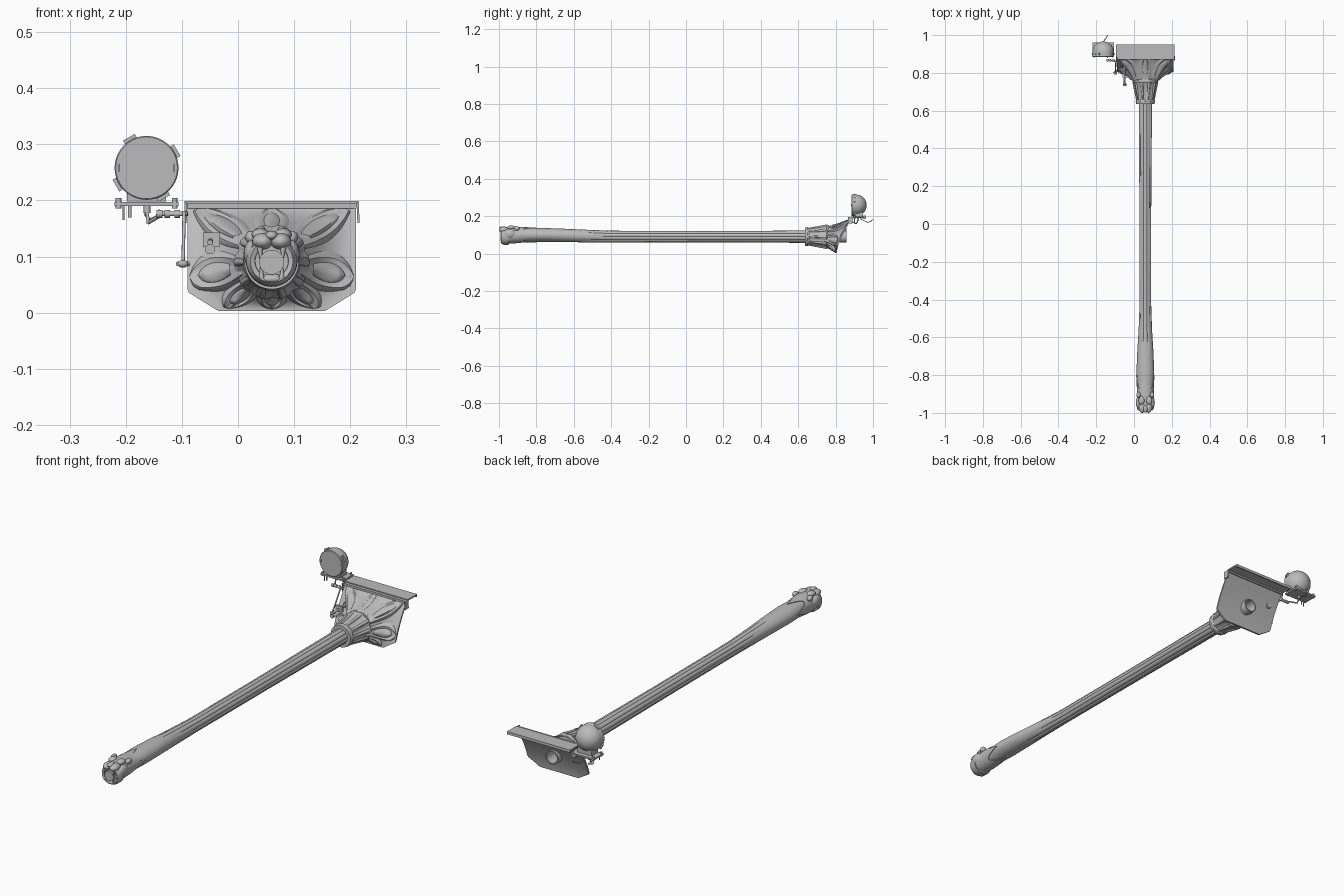
import bpy, bmesh, math
from math import sin, cos, pi, radians
from mathutils import Vector

if "Cube" in bpy.data.objects:
    bpy.data.objects.remove(bpy.data.objects["Cube"])

grey = bpy.data.materials.new("cast_grey")
grey.diffuse_color = (0.5, 0.5, 0.5, 1)
grey.use_nodes = True
grey.node_tree.nodes["Principled BSDF"].inputs["Base Color"].default_value = grey.diffuse_color
CX, CZ = 0.06, 0.09   # axis of the long shaft


def finish(name, bm, smooth=35):
    bmesh.ops.recalc_face_normals(bm, faces=bm.faces)
    me = bpy.data.meshes.new(name)
    bm.to_mesh(me)
    bm.free()
    ob = bpy.data.objects.new(name, me)
    bpy.context.collection.objects.link(ob)
    me.materials.append(grey)
    bpy.ops.object.select_all(action='DESELECT')
    ob.select_set(True)
    bpy.context.view_layer.objects.active = ob
    bpy.ops.object.shade_smooth_by_angle(angle=radians(smooth))
    return ob


def loft(name, rings, closed=True, caps=(True, True)):
    bm = bmesh.new()
    vs = [[bm.verts.new(p) for p in r] for r in rings]
    n = len(vs[0])
    for a, b in zip(vs, vs[1:]):
        for i in range(n if closed else n - 1):
            j = (i + 1) % n
            bm.faces.new((a[i], a[j], b[j], b[i]))
    if closed and caps[0]:
        bm.faces.new(vs[0])
    if closed and caps[1]:
        bm.faces.new(vs[-1])
    return finish(name, bm)


def turned(name, prof, x, z, n=32, caps=(True, True)):
    """Profile of (y, radius) turned about a line along y."""
    return loft(name, [[(x + r * cos(2*pi*i/n), y, z + r * sin(2*pi*i/n))
                        for i in range(n)] for y, r in prof], caps=caps)


def box(name, x0, x1, y0, y1, z0, z1, rot=0):
    bm = bmesh.new()
    bmesh.ops.create_cube(bm, size=1)
    for v in bm.verts:
        v.co = Vector((v.co.x*(x1-x0), v.co.y*(y1-y0), v.co.z*(z1-z0)))
        x, z = v.co.x, v.co.z
        v.co.x, v.co.z = x*cos(rot) - z*sin(rot), x*sin(rot) + z*cos(rot)
        v.co += Vector(((x0+x1)/2, (y0+y1)/2, (z0+z1)/2))
    return finish(name, bm)


def ball(name, c, s):
    bm = bmesh.new()
    bmesh.ops.create_uvsphere(bm, u_segments=20, v_segments=12, radius=1)
    for v in bm.verts:
        v.co = Vector(c) + Vector([v.co[k] * s[k] for k in range(3)])
    return finish(name, bm, 80)


def rod(name, a, b, r1, r2=None):
    a, b = Vector(a), Vector(b)
    bm = bmesh.new()
    bmesh.ops.create_cone(bm, cap_ends=True, segments=12, radius1=r1,
                          radius2=r1 if r2 is None else r2, depth=(b - a).length)
    q = (b - a).to_track_quat('Z', 'Y')
    for v in bm.verts:
        v.co = q @ v.co + (a + b) / 2
    return finish(name, bm)


def interp(tab, y):
    for p, q in zip(tab, tab[1:]):
        if y <= q[0]:
            t = (y - p[0]) / (q[0] - p[0])
            return [u + (w - u) * t for u, w in zip(p[1:], q[1:])]
    return tab[-1][1:]


# Fluted shaft swelling towards the head: y, half width, half height, centre z
SHAFT = [(-0.98, .040, .040, .097), (-0.9, .042, .042, .100), (-0.86, .042, .037, .1),
         (-0.78, .047, .037, .1), (-0.68, .043, .036, .098), (-0.55, .035, .034, .094),
         (-0.4, .031, .031, .091), (0.1, .032, .031, .09), (0.5, .035, .032, .09), (0.7, .035, .033, .09)]
rings = []
for k in range(85):
    y = -0.98 + 1.68 * k / 84
    w, h, zc = interp(SHAFT, y)
    ring = []
    for i in range(80):
        a = 2 * pi * i / 80
        start = -0.62 + 0.1 * cos(2*a)
        depth = 0.10 * min(1, max(0, (y - start) / 0.12))
        f = 1 - depth * (1 - abs(sin(5 * a))) ** 2
        ring.append((CX + w*f*cos(a), y, zc + h*f*sin(a)))
    rings.append(ring)
loft("fluted_shaft", rings)

# Pointed mane sleeve behind the head
rings = []
for t in (0, .3, .6, .85, 1, 1):
    ring = []
    for i in range(64):
        a = 2 * pi * i / 64
        end = -0.87 + 0.07 * (1 - abs(sin(2 * a)))
        y = -0.96 + t * (end + 0.96)
        w, h, zc = interp(SHAFT, y)
        g = -0.003 if len(rings) == 5 else 0.003
        ring.append((CX + (w+g)*cos(a), y, zc + (h+g)*sin(a)))
    rings.append(ring)
loft("mane_sleeve", rings)

# Beast head with open mouth at the tip
turned("mouth_rim", [(-.95, .046), (-.975, .045), (-.988, .038), (-.985, .030), (-.96, .027)], CX, .092)
turned("mouth_plug", [(-.96, .022), (-.992, .022)], CX, .09)
for s in (-1, 1):
    ball("muzzle", (CX + s*.016, -.972, .127), (.019, .028, .015))
    ball("cheek", (CX + s*.034, -.945, .105), (.016, .035, .025))
    ball("brow", (CX + s*.02, -.935, .139), (.016, .022, .011))
    ball("ear", (CX + s*.036, -.905, .134), (.011, .016, .012))
    rod("upper_fang", (CX + s*.021, -.985, .12), (CX + s*.019, -.988, .092), .006, .001)
    rod("lower_fang", (CX + s*.018, -.985, .062), (CX + s*.019, -.988, .085), .005, .001)
ball("nose", (CX, -.978, .137), (.012, .020, .009))
ball("chin", (CX, -.965, .06), (.028, .026, .011))

# Leafy collar at the root of the shaft
rings = []
for y, r in ((.635, .035), (.635, .048), (.65, .051), (.66, .046), (.70, .051), (.74, .059),
             (.752, .066), (.765, .062), (.77, .045)):
    rings.append([(CX + r*f*cos(a), y, CZ + r*f*sin(a)) for i in range(80)
                  for a in [2*pi*i/80]
                  for f in [1 + (.07 * abs(cos(5*a)) - .05 if y > .655 else 0)]])
loft("leaf_collar", rings)
for k in range(10):
    a = 2*pi*k/10
    rod("collar_rib", (CX + .045*cos(a), .655, CZ + .045*sin(a)),
        (CX + .060*cos(a), .75, CZ + .060*sin(a)), .004, .008)

# Flared bracket: outline clipped by straight edges, leaning back with height
EDGES = [(1, 0, .15), (-1, 0, .15), (0, 1, .10), (0, -1, .087),
         (.53, -.85, .1245), (-.53, -.85, .1245)]


def reach(a):
    return min(d / (cos(a)*nx + sin(a)*nz) for nx, nz, d in EDGES if cos(a)*nx + sin(a)*nz > 1e-4)


def plate_y(z):
    return .805 + .085 * (max(z, 0) / .19) ** 1.5


def flare(a, t, lift=0):
    r = .05 + (reach(a) - .05) * t
    x, z = CX + r*cos(a), CZ + r*sin(a)
    y = .735 + (plate_y(z) - .008 - .735) * (1 - (1 - t)**2.2)
    return (x, y - lift, z)


N = 160
ang = [2*pi*i/N for i in range(N)]
rings = [[flare(a, k/12) for a in ang] for k in range(13)]
for t in (1, .75, .5, .25, 0):
    ring = []
    for a in ang:
        r = .03 + (reach(a) - .03) * t
        z = CZ + r*sin(a)
        ring.append((CX + r*cos(a), plate_y(z), z))
    rings.append(ring)
loft("flared_bracket", rings, caps=(False, False))

# Raised petals with rolled rims, lying on the flare
PETALS = [(90, 25, .95), (38, 19, .97), (142, 19, .97), (-10, 23, .97), (190, 23, .97),
          (-48, 18, .93), (228, 18, .93), (270, 23, .93)]
for deg, half, top in PETALS:
    for scale, base in ((1, .0), (.5, .004)):
        rows = []
        for k in range(15):
            v = k / 14
            t = (0.03 + (top - .03) * v) if scale == 1 else .25 + (top - .4) * v
            w = radians(half) * scale * (max(0, sin(pi * (.22 + .78*v))) ** .7 + .01)
            row = []
            for j in range(13):
                u = j / 6 - 1
                h = (-.002, .007, .011, .008, .005, .004, .006)[6 - abs(j - 6) if scale < 1 else min(j, 12 - j)]
                if scale < 1:
                    h = .012 * (1 - u*u) ** .5
                h = h * min(1, 5 * (1 - v) + .1) + base * (1 - abs(u))
                row.append(flare(radians(deg) + u*w, t, h))
            rows.append(row)
        loft("petal" if scale == 1 else "petal_heart", rows, closed=False)

# Hollow socket through the back, and the stepped top ledge
turned("back_socket", [(.79, .031), (.857, .031), (.857, .026), (.80, .026)], CX, CZ, caps=(False, True))
box("top_ledge", -.095, .215, .885, .95, .193, .199)
box("ledge_step", -.091, .211, .872, .893, .186, .195)
box("ledge_lip", -.095, .215, .945, .95, .187, .199)
for x in (-.095, .212):
    box("ledge_end", x, x + .004, .865, .89, .16, .196, .04)

# Round lamp with domed back
LX, LZ = -.163, .258
dome = [(.885, .055), (.887, .057), (.91, .057)]
dome += [(.91 + .056*sin(k*pi/16), .057*cos(k*pi/16)) for k in range(1, 8)] + [(.966, .002)]
turned("lamp_housing", dome, LX, LZ, 40)
for deg in (30, 120, 210, 300):
    a = radians(deg)
    box("lamp_ear", LX + .054*cos(a) - .009, LX + .054*cos(a) + .009, .895, .905,
        LZ + .054*sin(a) - .012, LZ + .054*sin(a) + .012, a)
for s in (-1, 1):
    box("lamp_slot", LX + s*.049 - .002, LX + s*.049 + .002, .882, .886, LZ - .006, LZ + .006)

# Lamp platform with its feet and bolts
box("lamp_foot", -.198, -.128, .90, .945, .198, .222)
box("lamp_platform", -.22, -.106, .893, .962, .190, .197)
for x in (-.213, -.113):
    for y in (.90, .955):
        rod("platform_bolt", (x, y, .186), (x, y, .204), .005)
rod("long_pin", (-.204, .90, .165), (-.204, .90, .195), .0018)
rod("wide_pin", (-.193, .90, .17), (-.193, .90, .195), .003)
rod("pivot_post", (-.162, .92, .178), (-.162, .92, .195), .006)

# Crank linkage from the lamp to the bracket
rod("crank_drop", (-.162, .92, .18), (-.160, .91, .160), .003)
rod("crank_arm", (-.160, .91, .160), (-.138, .88, .173), .003)
rod("cross_shaft", (-.142, .87, .176), (-.09, .86, .176), .004)
for x in (-.14, -.126, -.108):
    rod("shaft_nut", (x - .005, .867, .176), (x + .005, .867, .176), .007)
rod("link_rod", (-.096, .86, .18), (-.098, .80, .085), .003)
ball("link_joint", (-.098, .80, .087), (.009, .009, .007))
rod("link_pin", (-.108, .80, .087), (-.088, .815, .087), .004)
rod("handle_rod", (-.05, .735, .125), (-.048, .84, .13), .005)
box("handle_block", -.062, -.032, .775, .785, .117, .143)
rod("handle_knob", (-.05, .73, .113), (-.05, .745, .113), .009)
rod("rear_boss", (-.047, .82, .13), (-.047, .858, .13), .012)

# Loose cable behind the lamp
path = [(-.165, .93, .188), (-.165, .955, .174), (-.158, .972, .166), (-.146, .985, .171), (-.14, 1.0, .182)]
for a, b in zip(path, path[1:]):
    rod("cable", a, b, .002)
